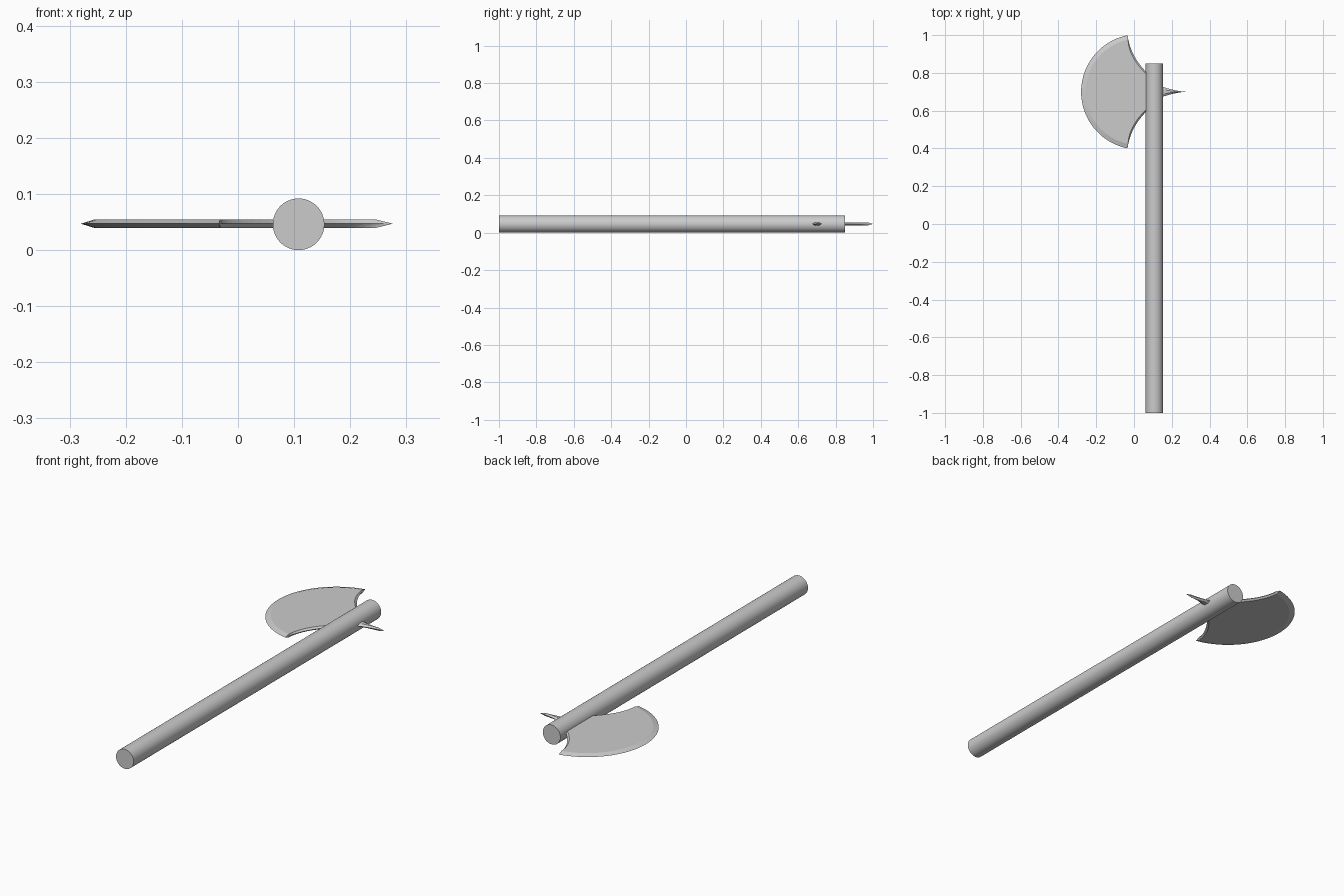
import bpy, bmesh, math

if "Cube" in bpy.data.objects:
    bpy.data.objects.remove(bpy.data.objects["Cube"])

ZC, HALF, YC = 0.047, 0.0075, 0.7


def bevelled_plate(name, mid, face):
    """Plate with a sharp middle outline and matching inset outlines above and below."""
    bm = bmesh.new()
    rings = [[bm.verts.new((x, YC + y, z)) for x, y in pts]
             for pts, z in ((face, ZC - HALF), (mid, ZC), (face, ZC + HALF))]
    n = len(mid)
    for a, b in zip(rings, rings[1:]):
        for i in range(n):
            j = (i + 1) % n
            bm.faces.new((a[i], a[j], b[j], b[i]))
    bm.faces.new(rings[0])
    bm.faces.new(rings[2])
    bmesh.ops.recalc_face_normals(bm, faces=bm.faces)
    me = bpy.data.meshes.new(name)
    bm.to_mesh(me)
    bm.free()
    ob = bpy.data.objects.new(name, me)
    bpy.context.collection.objects.link(ob)
    return ob


def blade_outline(edge, back):
    """Crescent: convex cutting edge inset by edge, concave back curves inset by back."""
    cx, r = 0.025, 0.305 - edge
    tip_x = -0.034 + back * 0.3
    a = math.acos((tip_x - cx) / r)
    pts = []
    for i in range(41):
        t = a + (2 * math.pi - 2 * a) * i / 40
        pts.append((cx + r * math.cos(t), r * math.sin(t)))
    # lower back curve (quadratic), then its mirror
    p0, p1, p2 = pts[-1], (-0.018 - back, -0.17 + back), (0.105, -0.068 + back)
    low = []
    for i in range(1, 15):
        t = i / 14
        low.append(tuple((1 - t) ** 2 * p0[k] + 2 * t * (1 - t) * p1[k] + t * t * p2[k]
                         for k in (0, 1)))
    return pts + low + [(x, -y) for x, y in reversed(low)]


def spike_outline(x_tip, w):
    """Needle with concave sides."""
    x0 = 0.11
    side = [(x0 + (x_tip - x0) * t, -w * (1 - t) ** 1.6) for t in (i / 10 for i in range(11))]
    return side + [(x, -y) for x, y in reversed(side[:-1])]


# axe blade and back spike
bevelled_plate("axe_blade", blade_outline(0, 0), blade_outline(0.024, 0.008))
bevelled_plate("back_spike", spike_outline(0.276, 0.042), spike_outline(0.246, 0.022))

# handle
bpy.ops.mesh.primitive_cylinder_add(vertices=48, radius=0.046, depth=1.85,
                                    location=(0.108, -0.075, 0.046),
                                    rotation=(math.pi / 2, 0, 0))
handle = bpy.context.object
handle.name = "handle"
bpy.ops.object.shade_smooth_by_angle(angle=math.radians(30))
